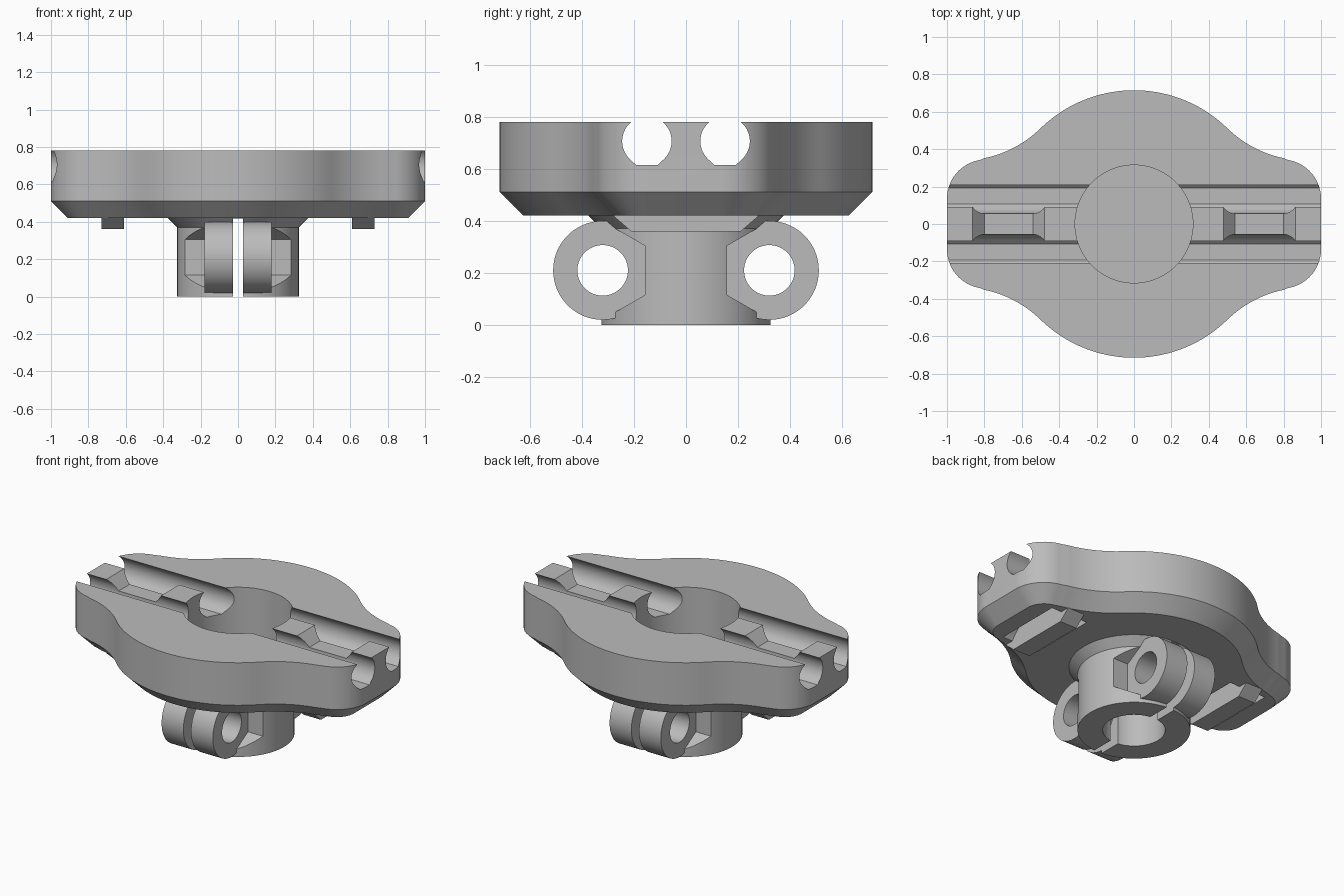
import bpy, bmesh
from math import sin, cos, pi, radians, atan2
from mathutils import Vector

old = bpy.data.objects.get("Cube")
if old:
    bpy.data.objects.remove(old)

grey = bpy.data.materials.new("plain grey")
grey.use_nodes = True
COLOUR = (0.5, 0.5, 0.5, 1)
grey.diffuse_color = COLOUR
grey.node_tree.nodes["Principled BSDF"].inputs["Base Color"].default_value = COLOUR


def loft(name, rings):
    """Solid skinned through equal-length closed rings."""
    bm = bmesh.new()
    loops = [[bm.verts.new(p) for p in ring] for ring in rings]
    n = len(loops[0])
    for low, high in zip(loops, loops[1:]):
        for i in range(n):
            j = (i + 1) % n
            bm.faces.new((low[i], low[j], high[j], high[i]))
    bm.faces.new(loops[0])
    bm.faces.new(loops[-1])
    bmesh.ops.recalc_face_normals(bm, faces=bm.faces)
    mesh = bpy.data.meshes.new(name)
    bm.to_mesh(mesh)
    bm.free()
    obj = bpy.data.objects.new(name, mesh)
    bpy.context.collection.objects.link(obj)
    mesh.materials.append(grey)
    return obj


def prism(name, pts, axis, start, end):
    """Extrude a flat profile along one axis."""
    place = {"x": lambda p, t: (t, p[0], p[1]),
             "y": lambda p, t: (p[0], t, p[1]),
             "z": lambda p, t: (p[0], p[1], t)}[axis]
    return loft(name, [[place(p, t) for p in pts] for t in (start, end)])


def arc(cx, cy, r, a, b, n):
    return [(cx + r * cos(radians(a + (b - a) * i / n)),
             cy + r * sin(radians(a + (b - a) * i / n))) for i in range(n + 1)]


def circle(cx, cy, r, n=64):
    return arc(cx, cy, r, 0, 360, n)[:-1]


def combine(target, tool, operation="DIFFERENCE"):
    mod = target.modifiers.new("combine", "BOOLEAN")
    mod.operation = operation
    mod.solver = "EXACT"
    mod.object = tool
    bpy.context.view_layer.objects.active = target
    bpy.ops.object.modifier_apply(modifier=mod.name)
    bpy.data.objects.remove(tool)


def outline(inset, z):
    """Plate edge: round middle, hollow shoulders, rounded ends."""
    end = Vector((0.79, 0.135))
    hollow = Vector((0.92, 0.94))
    a_mid = atan2(hollow.y, hollow.x) * 180 / pi
    a_end = atan2(hollow.y - end.y, hollow.x - end.x) * 180 / pi
    quarter = arc(*end, 0.21 - inset, 0, a_end, 14)
    quarter += arc(*hollow, 0.6 + inset, a_end + 180, a_mid + 180, 14)[1:-1]
    quarter += arc(0, 0, 0.715 - inset, a_mid, 90, 18)
    left = [(-x, y) for x, y in reversed(quarter[:-1])]
    top = quarter + left
    pts = top + [(-x, -y) for x, y in top]
    return [(x, y, z) for x, y in pts]


# Plate with chamfered underside and round well
plate = loft("plate", [outline(0.09, 0.42), outline(0, 0.51), outline(0, 0.78)])
combine(plate, prism("well_cutter", circle(0, 0, 0.315, 96), "z", 0.45, 1))

# Twin cable channels with flat floors
for y in (-0.15, 0.15):
    profile = arc(y, 0.706, 0.095, -45, 225, 40)
    profile += [(y - 0.042, 0.615), (y + 0.042, 0.615)]
    combine(plate, prism("channel_cutter", profile, "x", -1.2, 1.2))

for s in (-1, 1):
    # Saddle in the ridge between the channels
    saddle = [(0.54 * s, 0.71), (0.8 * s, 0.71), (0.88 * s, 0.8), (0.46 * s, 0.8)]
    combine(plate, prism("saddle_cutter", saddle, "y", -0.13, 0.13))
    # Arched recess below, crossed by a strap bar
    combine(plate, prism("recess_cutter", circle(0, 0.28, 0.26), "x", 0.54 * s, 0.8 * s))
    bar = [(-0.21, 0.36), (0.21, 0.36), (0.28, 0.42), (0.28, 0.56),
           (-0.28, 0.56), (-0.28, 0.42)]
    combine(plate, prism("strap_bar", bar, "x", 0.61 * s, 0.73 * s), "UNION")

# Clamp stem with flared neck
stem = loft("clamp_stem", [[(x, y, z) for x, y in circle(0, 0, r, 96)]
                           for r, z in ((0.325, 0), (0.325, 0.37), (0.38, 0.425))])

# Hexagonal clearances beside the clamp ears
for s in (-1, 1):
    for y in (-0.32, 0.32):
        hexagon = arc(y, 0.21, 0.188, 90, 390, 5)
        combine(stem, prism("nut_cutter", hexagon, "x", 0.18 * s, 0.6 * s))

# Clamp ears and their bolt holes
for y in (-0.32, 0.32):
    combine(stem, prism("ear", circle(y, 0.21, 0.19), "x", -0.18, 0.18), "UNION")
    combine(stem, prism("bolt_cutter", circle(y, 0.21, 0.097), "x", -0.5, 0.5))

# Central bore and clamping slit
combine(stem, prism("bore_cutter", circle(0, 0, 0.18), "z", -0.1, 0.418))
slit = [(-0.027, -0.1), (0.027, -0.1), (0.027, 0.418), (-0.027, 0.418)]
combine(stem, prism("slit_cutter", slit, "y", -0.7, 0.7))

# Smooth curved faces, keep edges crisp
for obj in (plate, stem):
    bpy.ops.object.select_all(action="DESELECT")
    obj.select_set(True)
    bpy.context.view_layer.objects.active = obj
    bpy.ops.object.shade_smooth_by_angle(angle=radians(25))
